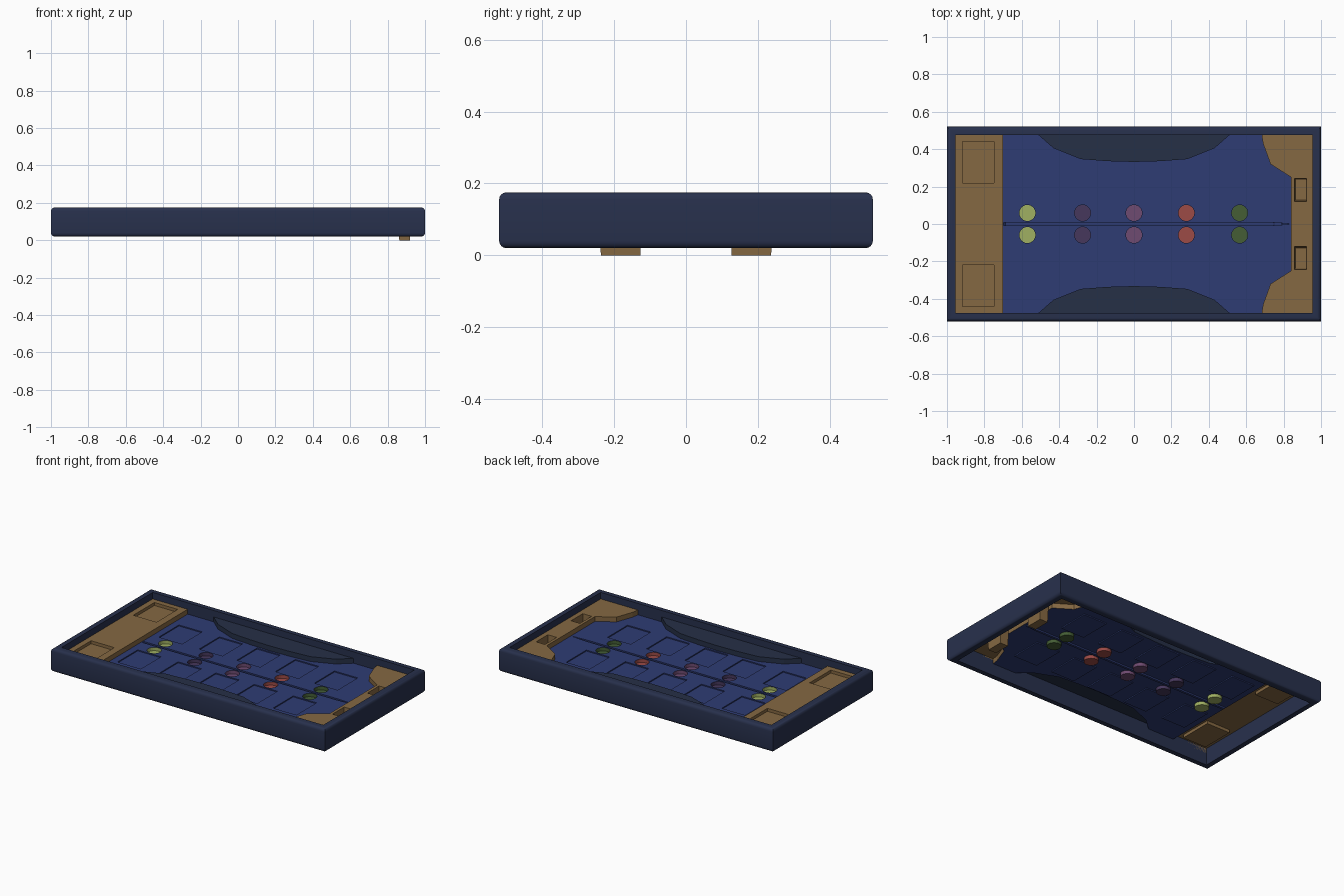
import bpy, bmesh, math
from mathutils import Vector

if "Cube" in bpy.data.objects:
    bpy.data.objects.remove(bpy.data.objects["Cube"])


def mat(name, rgb):
    m = bpy.data.materials.new(name)
    m.diffuse_color = [(c / 255) ** 2.2 for c in rgb] + [1]
    m.use_nodes = True
    m.node_tree.nodes["Principled BSDF"].inputs["Base Color"].default_value = m.diffuse_color
    return m


NAVY = mat("navy_frame", (44, 52, 78))
SLATE = mat("slate", (42, 51, 72))
BLUE = mat("blue_mat", (50, 62, 115))
TAN = mat("tan", (132, 104, 68))


def finish(bm, name, mats):
    me = bpy.data.meshes.new(name)
    bm.to_mesh(me)
    bm.free()
    for m in mats:
        me.materials.append(m)
    ob = bpy.data.objects.new(name, me)
    bpy.context.collection.objects.link(ob)
    return ob


def rect(cx, cy, w, h):
    return [(cx + sx * w / 2, cy + sy * h / 2) for sx, sy in ((-1, -1), (1, -1), (1, 1), (-1, 1))]


def circle(cx, cy, r, n=24):
    return [(cx + r * math.cos(2 * math.pi * i / n), cy + r * math.sin(2 * math.pi * i / n)) for i in range(n)]


def ring(bm, pts, z):
    return [bm.verts.new((x, y, z)) for x, y in pts]


def walls(bm, a, b, mi=0):
    for i in range(len(a)):
        j = (i + 1) % len(a)
        bm.faces.new((a[j], a[i], b[i], b[j])).material_index = mi


# Moulded sheet at height z with pressed-in pockets (loop, depth, material, taper)
def sheet(name, outer, z, mats, pockets=(), skirt=None):
    bm = bmesh.new()
    rings = [ring(bm, outer, z)] + [ring(bm, p[0], z) for p in pockets]
    edges = [bm.edges.new((r[i], r[(i + 1) % len(r)])) for r in rings for i in range(len(r))]
    bmesh.ops.triangle_fill(bm, use_beauty=True, use_dissolve=False, edges=edges, normal=(0, 0, 1))
    for r, (pts, depth, mi, taper) in zip(rings[1:], pockets):
        c = sum((Vector(p) for p in pts), Vector((0, 0))) / len(pts)
        low = ring(bm, [c + (Vector(p) - c) * taper for p in pts], z - depth)
        walls(bm, r, low, mi)
        bm.faces.new(low).material_index = mi
    if skirt is not None:
        walls(bm, rings[0], ring(bm, outer, skirt))
    bmesh.ops.recalc_face_normals(bm, faces=bm.faces)
    up = max(bm.faces, key=lambda f: f.calc_center_median().z + abs(f.normal.z))
    if up.normal.z < 0:
        bmesh.ops.reverse_faces(bm, faces=bm.faces)
    return finish(bm, name, mats)


X, Y, FLOOR, DECK = 0.957, 0.475, 0.10, 0.132

# Outer frame: rounded wall section run around the rectangle
bm = bmesh.new()
R, Z0, Z1 = 0.02, 0.02, 0.175
profile = [(0.045, Z0)]
for cz, start in ((Z0 + R, 270), (Z1 - R, 180)):
    for k in range(5):
        a = math.radians(start - k * 22.5)
        profile.append((R + R * math.cos(a), cz + R * math.sin(a)))
profile.append((0.045, Z1))
loops = [ring(bm, rect(0, 0, 2 - 2 * d, 1.04 - 2 * d), z) for d, z in profile]
for i, lp in enumerate(loops):
    walls(bm, lp, loops[(i + 1) % len(loops)])
bmesh.ops.recalc_face_normals(bm, faces=bm.faces)
frame = finish(bm, "outer_frame", [NAVY])
bpy.context.view_layer.objects.active = frame
frame.select_set(True)
bpy.ops.object.shade_smooth_by_angle(angle=math.radians(30))

# Play floor with card recesses, coloured counter cups and a centre groove
columns = [(-0.57, "lime", (158, 174, 98)), (-0.275, "plum", (72, 58, 92)), (0, "mauve", (110, 76, 112)),
           (0.28, "red", (155, 76, 72)), (0.565, "green", (70, 94, 56))]
mats = [BLUE, NAVY]
pockets = [([(-0.698, -0.008), (0.73, -0.008), (0.828, -0.002), (0.828, 0.002), (0.73, 0.008), (-0.698, 0.008)],
            0.01, 0, 0.99)]
for x, label, rgb in columns:
    mats.append(mat(label, rgb))
    for s in (-1, 1):
        pockets.append((circle(x, s * 0.059, 0.043), 0.022, len(mats) - 1, 1.0))
        pockets.append((rect(x, s * 0.215, 0.17, 0.21), 0.007, 0, 1.0))
half = [(0.84, 0.25), (0.73, 0.32), (0.69, 0.43), (0.683, Y)]
arc = [(0.51, Y), (0.43, 0.405), (0.285, 0.347), (0.14, 0.336), (0, 0.332)]
arc = arc + [(-x, y) for x, y in arc[-2::-1]]
back = half + arc + [(-0.70, Y)]
outline = back + [(x, -y) for x, y in reversed(back)]
sheet("play_floor", outline, FLOOR, mats, pockets)

# Raised side banks
for s, label in ((1, "back"), (-1, "front")):
    sheet(label + "_bank", [(x, s * y) for x, y in arc], DECK, [SLATE], skirt=FLOOR)

# Left deck with two card trays
sheet("left_deck", rect((-X - 0.70) / 2, 0, X - 0.70, 2 * Y), DECK, [TAN],
      [(rect(-0.833, s * 0.33, 0.17, 0.22), 0.02, 0, 1.0) for s in (-1, 1)], skirt=FLOOR)

# Right deck with two deep slots reaching the ground
right = half + [(X, Y)]
sheet("right_deck", right + [(x, -y) for x, y in reversed(right)], DECK, [TAN],
      [(rect(0.891, s * 0.182, 0.064, 0.122), DECK, 0, 0.9) for s in (-1, 1)], skirt=FLOOR)
